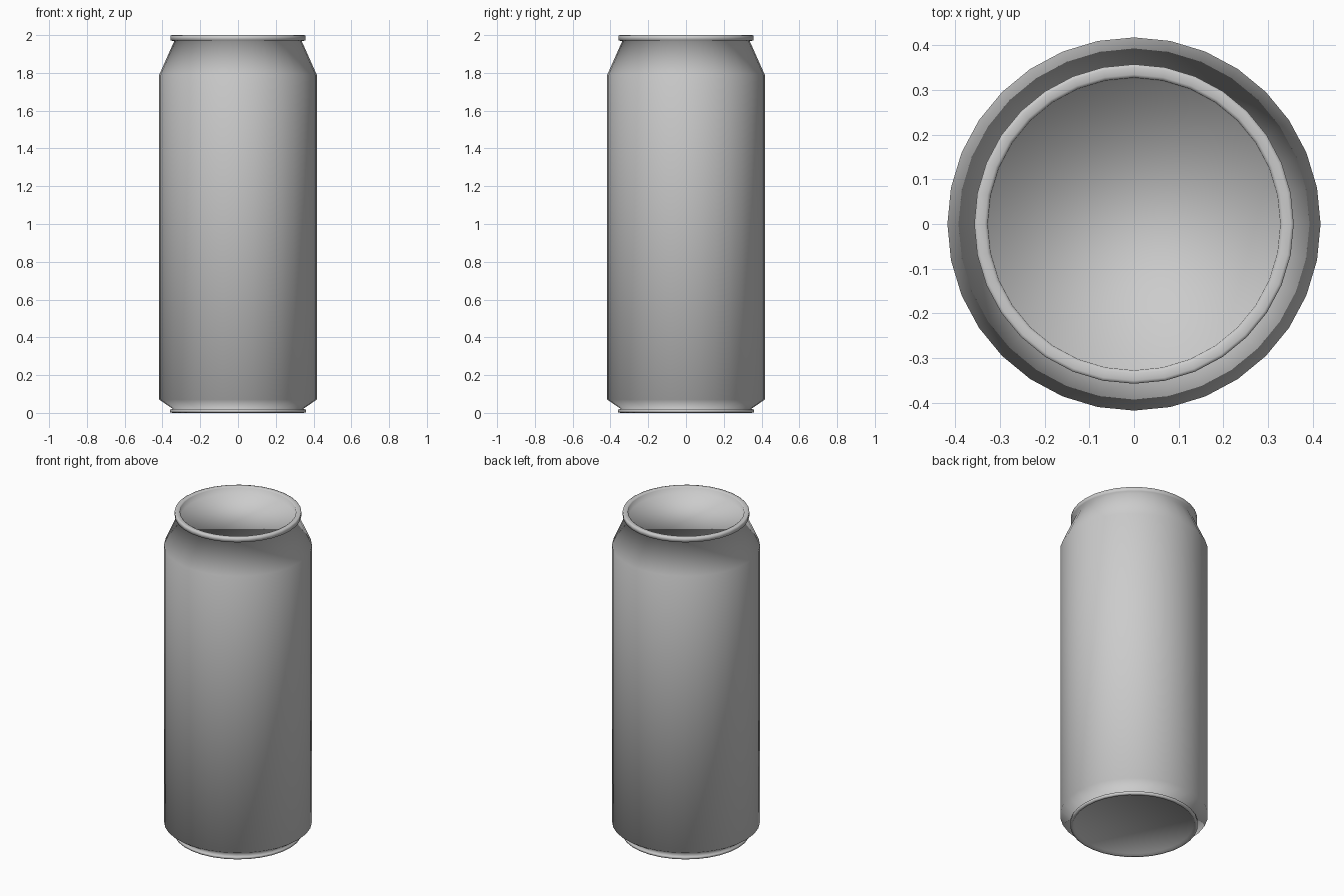
import bpy, bmesh, math

if "Cube" in bpy.data.objects:
    bpy.data.objects.remove(bpy.data.objects["Cube"])

SIDES = 32

# can outline from lower panel to lid: (radius, height)
profile = [
    (0.335, 0.012), (0.345, 0.0), (0.36, 0.003), (0.36, 0.017),   # foot ring
    (0.345, 0.021), (0.417, 0.07),                               # lower taper
    (0.417, 1.79),                                               # straight body
    (0.338, 1.967),                                              # neck
    (0.357, 1.972), (0.357, 1.998), (0.35, 2.0), (0.334, 2.0),   # rolled rim
    (0.327, 1.996), (0.325, 1.96),                               # inside of rim
]


def lathe(name, points, sides):
    bm = bmesh.new()
    rings = []
    for r, z in points:
        rings.append([bm.verts.new((r * math.cos(2 * math.pi * i / sides),
                                    r * math.sin(2 * math.pi * i / sides), z))
                      for i in range(sides)])
    for low, high in zip(rings, rings[1:]):
        for i in range(sides):
            j = (i + 1) % sides
            bm.faces.new((low[i], low[j], high[j], high[i]))
    # flat lower panel and recessed lid
    bm.faces.new(rings[0][::-1])
    bm.faces.new(rings[-1])
    for f in bm.faces:
        f.smooth = True
    mesh = bpy.data.meshes.new(name)
    bm.to_mesh(mesh)
    bm.free()
    obj = bpy.data.objects.new(name, mesh)
    bpy.context.collection.objects.link(obj)
    return obj


lathe("drink_can", profile, SIDES)
